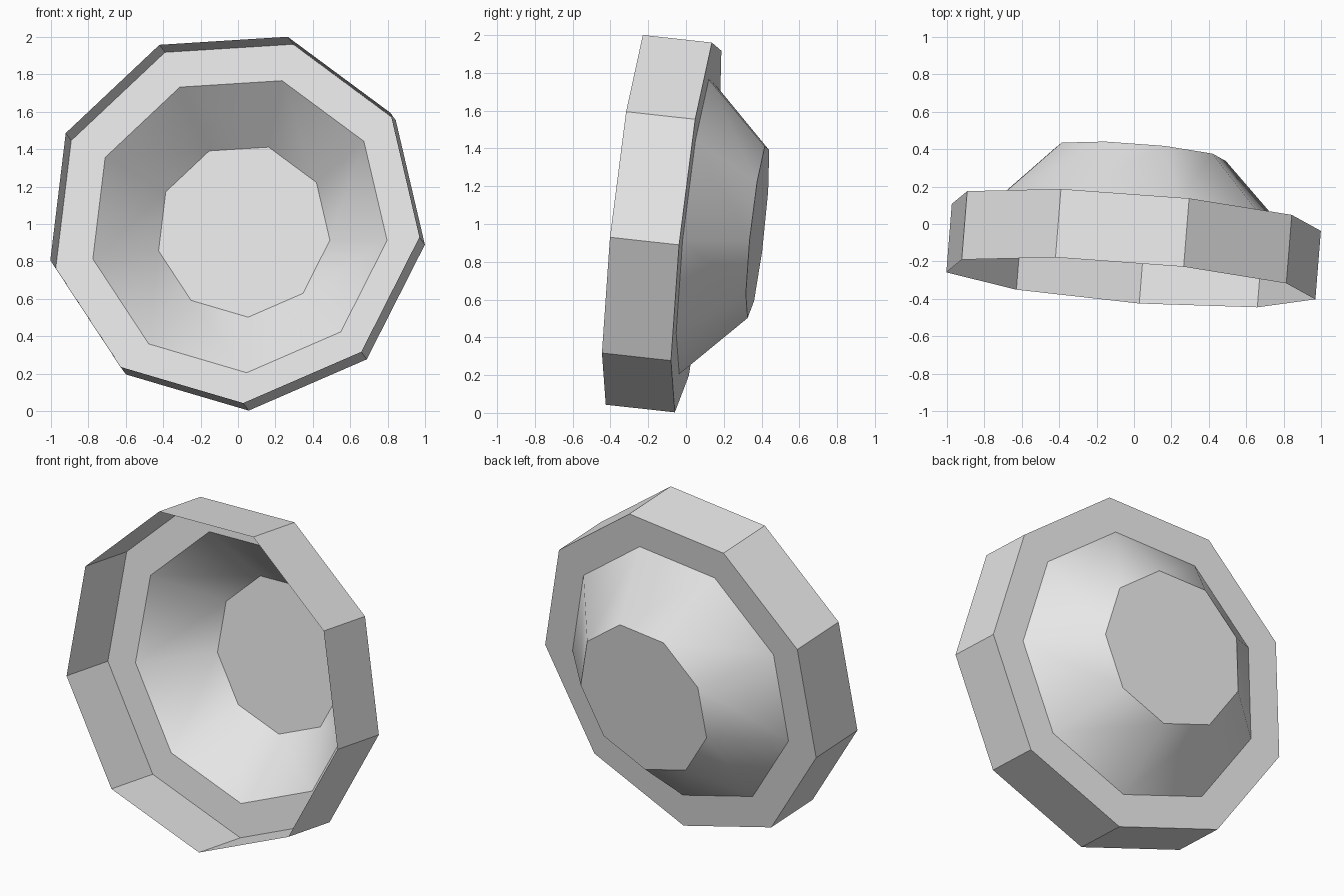
import bpy
from math import sin, cos, radians, tau
from mathutils import Vector

cube = bpy.data.objects.get("Cube")
if cube:
    bpy.data.objects.remove(cube, do_unlink=True)

grey = bpy.data.materials.new("plain grey")
grey.use_nodes = True
colour = (0.8, 0.8, 0.8, 1)
grey.diffuse_color = colour
grey.node_tree.nodes["Principled BSDF"].inputs["Base Color"].default_value = colour

# Tilted frame: the axis runs from the open front to the back plate
SIDES = 9
TURN = radians(16.9)
centre = Vector((0.003, 0.055, 1.001))
axis = Vector((0.08, 1, -0.11)).normalized()
across = (Vector((1, 0, 0)) - axis * axis.x).normalized()
upward = across.cross(axis)


def ring(radius, depth):
    """Nine-sided loop around the axis at a given depth."""
    angles = [TURN + tau * i / SIDES for i in range(SIDES)]
    return [centre + axis * depth + radius * (across * sin(a) + upward * cos(a))
            for a in angles]


def add_part(name, verts, faces, smooth=False):
    mesh = bpy.data.meshes.new(name)
    mesh.from_pydata(verts, [], faces)
    mesh.materials.append(grey)
    for poly in mesh.polygons:
        poly.use_smooth = smooth
    bpy.context.collection.objects.link(bpy.data.objects.new(name, mesh))


def band(name, start, end, smooth=False):
    """Strip of quads between two loops given as (radius, depth)."""
    n = SIDES
    faces = [(i, (i + 1) % n, n + (i + 1) % n, n + i) for i in range(n)]
    add_part(name, ring(*start) + ring(*end), faces, smooth)


front_edge = (1.006, -0.369)
back_edge = (1.006, 0)
dish_edge = (0.802, 0)
plate_edge = (0.467, 0.327)

band("rim_wall", front_edge, back_edge)
band("rim_flange", back_edge, dish_edge)
band("sloped_dish", dish_edge, plate_edge, smooth=True)
add_part("back_plate", ring(*plate_edge), [tuple(range(SIDES))])
